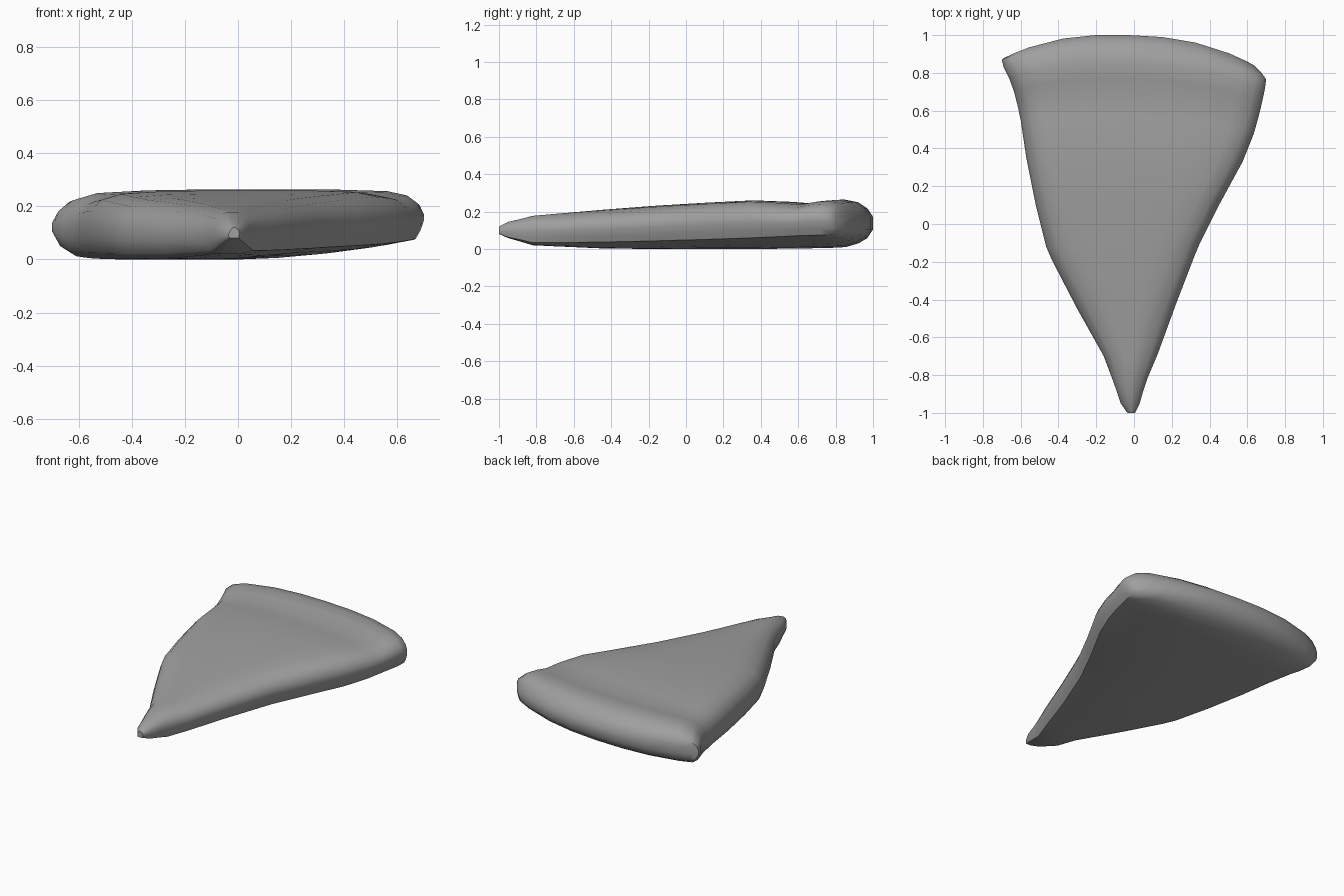
import bpy, bmesh, math

cube = bpy.data.objects.get("Cube")
if cube:
    bpy.data.objects.remove(cube, do_unlink=True)

mat = bpy.data.materials.new("plain grey")
mat.use_nodes = True
GREY = (0.35, 0.35, 0.35, 1)
mat.diffuse_color = GREY
mat.node_tree.nodes["Principled BSDF"].inputs["Base Color"].default_value = GREY

# Cross rows from the tip to the crust rim:
# left x, left y, right x, right y, forward bow, top z, bottom z, right edge lift
ROWS = [
    (-0.035, -1.00, 0.005, -1.00, 0.00, 0.120, 0.080, 0.000),
    (-0.070, -0.95, 0.030, -0.95, 0.00, 0.145, 0.058, 0.004),
    (-0.090, -0.89, 0.050, -0.88, 0.00, 0.160, 0.040, 0.008),
    (-0.115, -0.82, 0.070, -0.82, 0.00, 0.177, 0.020, 0.015),
    (-0.160, -0.70, 0.125, -0.69, 0.00, 0.188, 0.014, 0.022),
    (-0.300, -0.45, 0.220, -0.43, 0.00, 0.210, 0.003, 0.038),
    (-0.435, -0.19, 0.320, -0.17, 0.00, 0.230, 0.000, 0.045),
    (-0.465, -0.12, 0.345, -0.11, 0.00, 0.234, 0.000, 0.047),
    (-0.520, 0.10, 0.450, 0.10, 0.00, 0.247, 0.000, 0.052),
    (-0.570, 0.35, 0.575, 0.33, 0.02, 0.260, 0.000, 0.060),
    (-0.600, 0.55, 0.635, 0.48, 0.05, 0.252, 0.002, 0.065),
    (-0.617, 0.63, 0.660, 0.57, 0.08, 0.243, 0.004, 0.068),
    (-0.635, 0.70, 0.677, 0.64, 0.10, 0.258, 0.006, 0.068),
    (-0.660, 0.77, 0.692, 0.71, 0.11, 0.264, 0.010, 0.065),
    (-0.690, 0.83, 0.700, 0.765, 0.12, 0.250, 0.030, 0.048),
    (-0.700, 0.87, 0.675, 0.80, 0.13, 0.218, 0.058, 0.025),
    (-0.685, 0.88, 0.635, 0.84, 0.14, 0.172, 0.105, 0.000),
]
# Rounded flank as (inset, share of height), widest point first
TOP_EDGE = [(0.0, 0.55), (0.015, 0.74), (0.055, 0.90), (0.13, 0.98)]
LOW_LEFT = [(0.0, 0.32), (0.02, 0.10), (0.05, 0.01), (0.13, 0.0)]
LOW_RIGHT = [(0.0, 0.40), (0.012, 0.20), (0.03, 0.02), (0.13, 0.0)]
MIDDLE = [-0.66, -0.33, 0.0, 0.33, 0.66]


def chain(row, top):
    """Points from left to right over the top or the underside of a row."""
    xl, yl, xr, yr, bow, zt, zb, lift = row
    half, mid = (xr - xl) / 2, (xl + xr) / 2
    size = min(1, half / 0.2)
    left, right = (TOP_EDGE, TOP_EDGE) if top else (LOW_LEFT, LOW_RIGHT)
    spots = [(-half + i * size, h) for i, h in left]
    spots += [(m * (half - 0.13 * size), 1.0 if top else 0.0) for m in MIDDLE]
    spots += [(half - i * size, h) for i, h in reversed(right)]
    points = []
    for off, h in spots:
        t = off / half
        base = zb + lift * max(0, t) ** 1.7
        crown = zt - 0.014 * t * t * (1 if t < 0 else 0.3)
        y = (yl + yr) / 2 + t * (yr - yl) / 2 + bow * (1 - abs(t) ** 2.5)
        points.append((mid + off, y, base + (crown - base) * h))
    return points


# Wedge slice with a raised crust, lofted through the rows
bm = bmesh.new()
tops = [[bm.verts.new(p) for p in chain(r, True)] for r in ROWS]
lows = [[bm.verts.new(p) for p in chain(r, False)] for r in ROWS]


def bridge(a, b):
    for i in range(len(a) - 1):
        bm.faces.new((a[i], a[i + 1], b[i + 1], b[i]))


for k in range(len(ROWS) - 1):
    bridge(tops[k], tops[k + 1])
    bridge(lows[k + 1], lows[k])
for side in (0, -1):
    bridge([r[side] for r in tops], [r[side] for r in lows])
for end in (0, -1):
    bridge(tops[end], lows[end])
bmesh.ops.recalc_face_normals(bm, faces=bm.faces)

mesh = bpy.data.meshes.new("pizza_slice")
bm.to_mesh(mesh)
bm.free()
mesh.materials.append(mat)
slice_obj = bpy.data.objects.new("pizza_slice", mesh)
bpy.context.collection.objects.link(slice_obj)
bpy.ops.object.select_all(action="DESELECT")
slice_obj.select_set(True)
bpy.context.view_layer.objects.active = slice_obj
bpy.ops.object.shade_smooth_by_angle(angle=math.radians(50))
